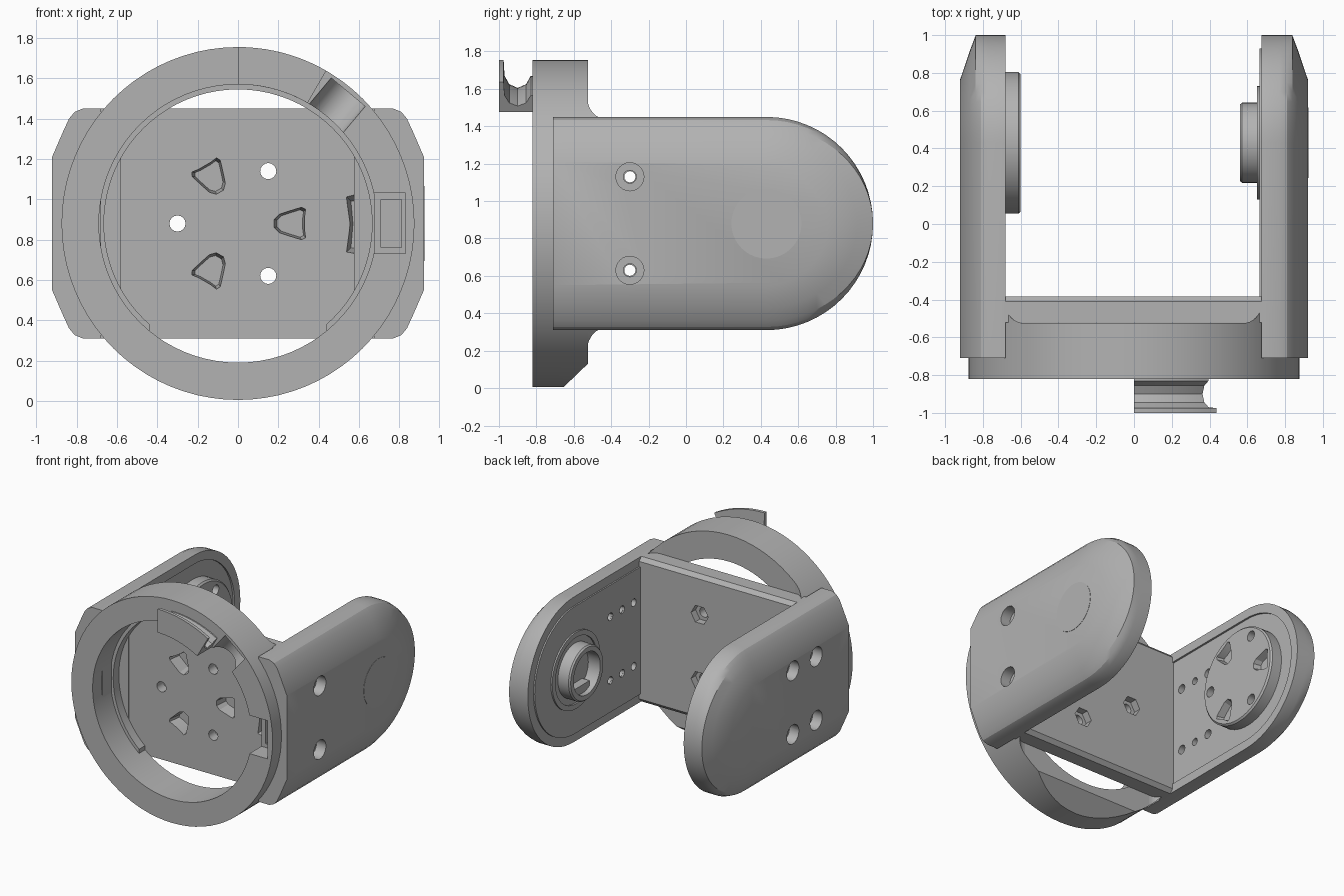
import bpy, bmesh, math
from math import sin, cos, pi, radians

cube = bpy.data.objects.get("Cube")
if cube:
    bpy.data.objects.remove(cube, do_unlink=True)

grey = bpy.data.materials.new("grey plastic")
grey.use_nodes = True
TONE = (0.45, 0.45, 0.45, 1)
grey.diffuse_color = TONE
grey.node_tree.nodes["Principled BSDF"].inputs["Base Color"].default_value = TONE
MID = 0.88      # height of the main axis
PIVOT = 0.43    # y of the arm pivot


def place(axis, p, t):
    return {"x": (t, p[0], p[1]), "y": (p[0], t, p[1]), "z": (p[0], p[1], t)}[axis]


def loft(name, axis, layers):
    """Closed solid through outlines (position, points) along an axis."""
    bm = bmesh.new()
    rows = [[bm.verts.new(place(axis, p, t)) for p in pts] for t, pts in layers]
    for a, b in zip(rows, rows[1:]):
        for i in range(len(a)):
            j = (i + 1) % len(a)
            bm.faces.new((a[i], a[j], b[j], b[i]))
    bm.faces.new(rows[0])
    bm.faces.new(rows[-1])
    bmesh.ops.recalc_face_normals(bm, faces=bm.faces)
    mesh = bpy.data.meshes.new(name)
    bm.to_mesh(mesh)
    bm.free()
    mesh.materials.append(grey)
    ob = bpy.data.objects.new(name, mesh)
    bpy.context.collection.objects.link(ob)
    return ob


def prism(name, axis, pts, a, b):
    return loft(name, axis, [(a, pts), (b, pts)])


def circle(u, v, r, n=64):
    return [(u + r * cos(2 * pi * i / n), v + r * sin(2 * pi * i / n)) for i in range(n)]


def box(name, x0, x1, y0, y1, z0, z1):
    return prism(name, "y", [(x0, z0), (x1, z0), (x1, z1), (x0, z1)], y0, y1)


def boolean(ob, tools, mode="DIFFERENCE"):
    """Apply each tool to the object, then discard the tools."""
    for tool in tools:
        mod = ob.modifiers.new("cut", "BOOLEAN")
        mod.operation, mod.solver, mod.object = mode, "EXACT", tool
        dg = bpy.context.evaluated_depsgraph_get()
        mesh = bpy.data.meshes.new_from_object(ob.evaluated_get(dg))
        ob.modifiers.clear()
        ob.data = mesh
        bpy.data.objects.remove(tool, do_unlink=True)
    return ob


def stadium(h, end, start=-0.71, n=32):
    arc = [(PIVOT + (end - PIVOT) * cos(a), MID + h * sin(a))
           for a in (-pi / 2 + pi * i / n for i in range(n + 1))]
    return [(start, MID - h)] + arc + [(start, MID + h)]


def shield(u, v, ang, s):
    half = [(-0.09, 0.02), (-0.065, 0.045), (-0.02, 0.06), (0.045, 0.08), (0.065, 0.07), (0.06, 0.035)]
    pts = half + [(a, -b) for a, b in reversed(half)]
    return [(u + s * (a * cos(ang) - b * sin(ang)), v + s * (a * sin(ang) + b * cos(ang))) for a, b in pts]


def horn_pattern(axis, u, face, depth):
    """Three shield pockets and three round holes on a bolt circle."""
    tools = []
    for k in range(3):
        a = 2 * pi * k / 3
        su, sv = u + 0.27 * cos(a), MID + 0.27 * sin(a)
        tools.append(loft("pocket", axis, [(face - depth * 0.1, shield(su, sv, a, 1.03)),
                                           (face + depth * 0.7, shield(su, sv, a, 0.85))]))
        a += pi
        tools.append(prism("hole", axis, circle(u + 0.3 * cos(a), MID + 0.3 * sin(a), 0.04, 16),
                           face - depth * 0.1, face + depth * 1.1))
    return tools


# Front ring with a sloped foot at the back of its lowest point
ring = prism("front_ring", "y", circle(0, MID, 0.875, 80), -0.82, -0.525)
boolean(ring, [prism("bore", "y", circle(0, MID, 0.69, 80), -0.9, -0.4),
               prism("foot_slope", "x", [(-0.66, 0), (-0.66, -0.1), (-0.4, -0.1), (-0.4, 0.25)], -0.9, 0.9)])

# Retaining ledge inside the ring, open at the bottom
ledge = prism("ring_ledge", "y", circle(0, MID, 0.695, 80), -0.6, -0.527)
boolean(ledge, [prism("bore", "y", circle(0, MID, 0.665, 80), -0.9, -0.4),
                box("gap", -0.44, 0.44, -0.9, -0.4, 0, 0.4)])

# Scoop cut into the front of the ring beside the cable hook
scoop = prism("scoop", "x", circle(-0.82, 0, 0.11, 32), 0.55, 0.85)
scoop.rotation_euler = (0, -radians(50), 0)
scoop.location.z = MID
bpy.context.view_layer.update()
boolean(ring, [scoop])


def latch_cutters():
    return [box("latch", 0.64, 0.83, -0.9, -0.67, 0.73, 1.03),
            box("latch_deep", 0.71, 0.81, -0.9, -0.6, 0.76, 1.0)]


boolean(ring, latch_cutters())

# Cable hook: swept lip with a rounded groove around its outside
hook_profile = [(0.69, -0.815), (0.69, -1), (0.875, -1), (0.875, -0.975), (0.79, -0.97),
                (0.745, -0.945), (0.725, -0.9), (0.745, -0.855), (0.79, -0.83), (0.79, -0.815)]
bm = bmesh.new()
rows = []
STEPS = 10
for i in range(STEPS + 1):
    a = radians(90 - 30 * i / STEPS)
    rows.append([bm.verts.new((r * cos(a), y, MID + r * sin(a))) for r, y in hook_profile])
for p, q in zip(rows, rows[1:]):
    for i in range(len(p)):
        j = (i + 1) % len(p)
        bm.faces.new((p[i], p[j], q[j], q[i]))
bm.faces.new(rows[0])
bm.faces.new(rows[-1])
bmesh.ops.recalc_face_normals(bm, faces=bm.faces)
mesh = bpy.data.meshes.new("cable_hook")
bm.to_mesh(mesh)
bm.free()
mesh.materials.append(grey)
hook = bpy.data.objects.new("cable_hook", mesh)
bpy.context.collection.objects.link(hook)
groove = prism("end_groove", "z", circle(0.47, -0.9, 0.08, 32), 1.3, 1.9)
boolean(hook, [groove])

# Mounting plate between the arms with chamfered rear edges
def plate_outline(m):
    return [(-0.69, MID - 0.57 + m), (0.685, MID - 0.57 + m), (0.685, MID + 0.57 - m), (-0.69, MID + 0.57 - m)]


plate = loft("mounting_plate", "y", [(-0.522, plate_outline(0)), (-0.41, plate_outline(0)), (-0.383, plate_outline(0.03))])
tools = horn_pattern("y", 0, -0.522, 0.14)
for k in range(3):
    a = pi + 2 * pi * k / 3
    tools.append(prism("nut", "y", circle(0.3 * cos(a), MID + 0.3 * sin(a), 0.075, 6), -0.44, -0.3))
tools.append(loft("slot", "y", [(-0.56, [(0.53, 0.73), (0.65, 0.7), (0.65, 1.05), (0.53, 1.02), (0.55, 0.88)]),
                                (-0.42, [(0.56, 0.76), (0.63, 0.75), (0.63, 1.0), (0.56, 0.99), (0.57, 0.88)])]))
boolean(plate, tools)

# Side arms: rounded ends and softly bevelled outer faces
SECTION = [(0.77, 0.57, 1.0), (0.81, 0.553, 1.0), (0.838, 0.52, 1.0), (0.87, 0.45, 0.915), (0.922, 0.33, 0.76)]
for side, label, inner, rows_y in ((1, "left", 0.675, (-0.3,)), (-1, "right", 0.68, (-0.3, -0.01))):
    layers = [(side * inner, stadium(0.57, 1.0))]
    layers += [(side * x, stadium(h, e)) for x, h, e in SECTION]
    arm = loft(label + "_arm", "x", layers)
    tools = latch_cutters() if side > 0 else []
    panel = prism(label + "_liner", "x", stadium(0.5, 0.93, -0.4), side * 0.664, side * 0.695)
    if side < 0:
        tools.append(panel)
    holes = []
    for z in (0.63, 1.13):
        for y in rows_y:
            tools.append(prism("bore", "x", circle(y, z, 0.075, 24), side * 0.84, side * 1.0))
            tools.append(prism("hole", "x", circle(y, z, 0.035, 16), side * 0.6, side * 1.0))
        for y in (-0.3, -0.155, -0.01):
            tools.append(prism("hole", "x", circle(y, z, 0.028, 16), side * 0.6, side * 0.75))
            holes.append(prism("hole", "x", circle(y, z, 0.03, 16), side * 0.6, side * 0.75))
    boolean(arm, tools)
    if side > 0:
        boolean(panel, holes)
    else:
        for h in holes:
            bpy.data.objects.remove(h, do_unlink=True)

    # Concave web blending the arm into the ring
    r, wall = 0.1, 0.69
    web = [(side * wall, -0.53), (side * (inner - r), -0.53)]
    web += [(side * (inner - r + r * sin(a)), -0.425 - r * cos(a)) for a in (pi / 2 * i / 8 for i in range(9))]
    web += [(side * wall, -0.425)]
    fillet = prism(label + "_web", "z", web, 0.1, 1.7)
    boolean(fillet, [prism("limit", "y", circle(0, MID, 0.875, 80), -0.9, -0.3)], "INTERSECT")

# Drive disc on the right arm
disc = loft("drive_disc", "x", [(-0.7, circle(PIVOT, MID, 0.375)), (-0.612, circle(PIVOT, MID, 0.375)),
                                (-0.6, circle(PIVOT, MID, 0.363))])
boolean(disc, horn_pattern("x", PIVOT, -0.6, -0.08))

# Bearing hub, its flange and the outer plug on the left arm
flange = prism("hub_flange", "x", circle(PIVOT, MID, 0.3), 0.652, 0.69)
boolean(flange, [prism("gap", "x", circle(PIVOT, MID, 0.26), 0.6, 0.7)])
hub = loft("bearing_hub", "x", [(0.69, circle(PIVOT, MID, 0.212)), (0.572, circle(PIVOT, MID, 0.212)),
                                (0.56, circle(PIVOT, MID, 0.202))])
boolean(hub, [prism("bore", "x", circle(PIVOT, MID, 0.165), 0.5, 0.68)])
prism("hub_key", "x", [(0.34, 0.7), (0.52, 0.7), (0.52, 0.78), (0.34, 0.78)], 0.6, 0.69)
prism("pivot_plug", "x", circle(PIVOT, MID, 0.187), 0.9, 0.924)

# Smooth curved surfaces while keeping hard edges
bpy.ops.object.select_all(action="DESELECT")
for ob in bpy.context.collection.objects:
    if ob.type == "MESH" and grey.name in ob.data.materials:
        ob.select_set(True)
        bpy.context.view_layer.objects.active = ob
bpy.ops.object.shade_smooth_by_angle(angle=radians(25))
